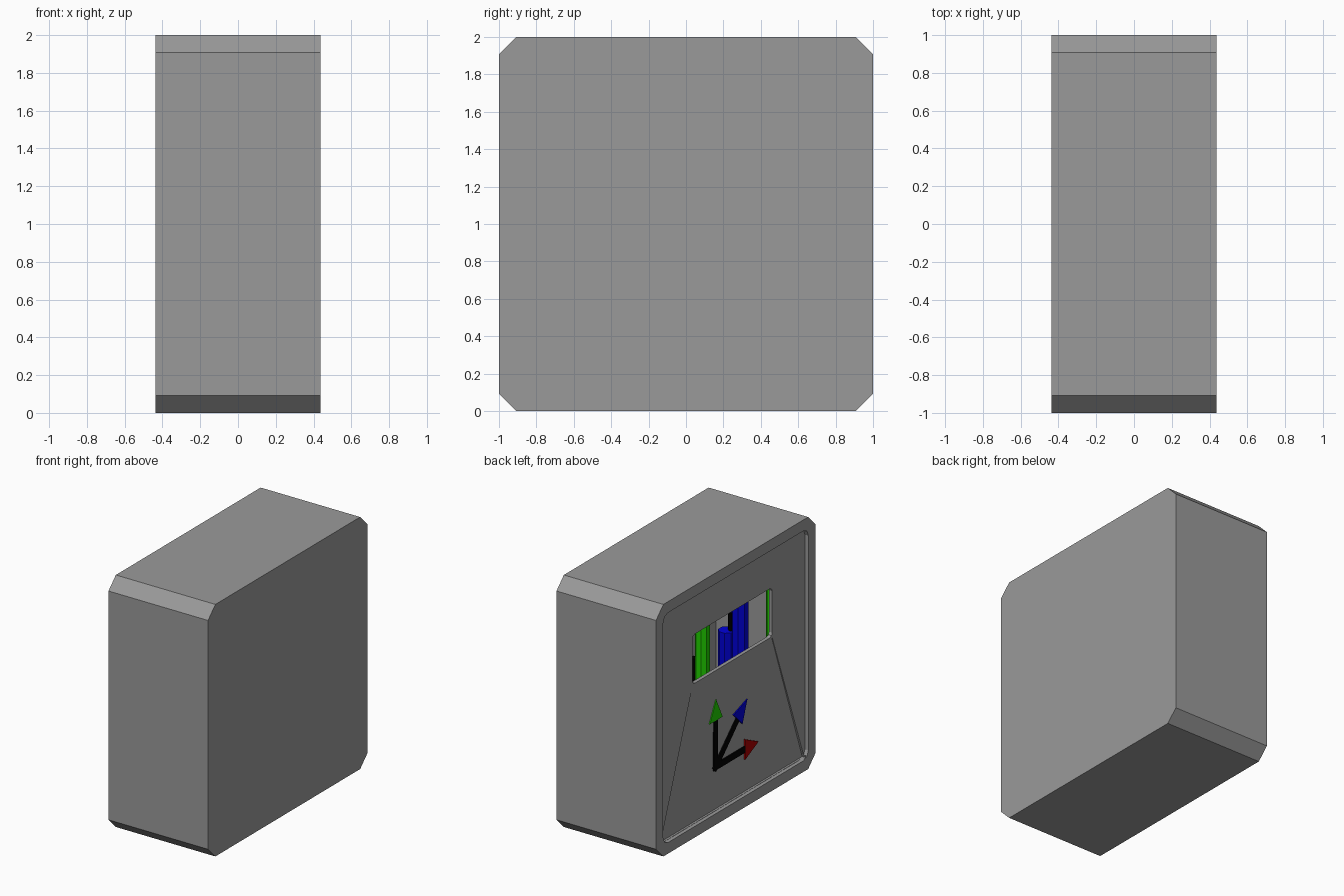
import bpy, bmesh, math
from mathutils import Vector

if "Cube" in bpy.data.objects:
    bpy.data.objects.remove(bpy.data.objects["Cube"])


def material(name, rgb):
    m = bpy.data.materials.new(name)
    m.diffuse_color = (*rgb, 1)
    m.use_nodes = True
    m.node_tree.nodes["Principled BSDF"].inputs["Base Color"].default_value = m.diffuse_color
    return m


GREY = material("dark_grey", (0.323, 0.323, 0.323))
RED = material("red", (0.4, 0.0, 0.0))
GREEN = material("green", (0.015, 0.65, 0.0))
BLUE = material("blue", (0.0, 0.0, 0.7))
BLACK = material("black", (0.0, 0.0, 0.0))


def prism(name, pts, x0, x1, mat=GREY):
    """Extrude a (y, z) outline along x; x1 may be a function of z."""
    depth = x1 if callable(x1) else (lambda z: x1)
    bm = bmesh.new()
    a = [bm.verts.new((x0, y, z)) for y, z in pts]
    b = [bm.verts.new((depth(z), y, z)) for y, z in pts]
    n = len(pts)
    bm.faces.new(a)
    bm.faces.new(b[::-1])
    for i in range(n):
        bm.faces.new((a[i], b[i], b[(i + 1) % n], a[(i + 1) % n]))
    bmesh.ops.recalc_face_normals(bm, faces=bm.faces)
    me = bpy.data.meshes.new(name)
    bm.to_mesh(me)
    bm.free()
    ob = bpy.data.objects.new(name, me)
    bpy.context.collection.objects.link(ob)
    me.materials.append(mat)
    return ob


def rounded_rect(hy, z0, z1, r, seg):
    pts = []
    for k, (cy, cz) in enumerate([(hy - r, z1 - r), (r - hy, z1 - r), (r - hy, z0 + r), (hy - r, z0 + r)]):
        for i in range(seg + 1):
            t = math.pi / 2 * (k + i / seg)
            pts.append((cy + r * math.cos(t), cz + r * math.sin(t)))
    return pts


# Chamfered housing
housing = prism("housing", rounded_rect(1, 0, 2, 0.092, 1), -0.437, 0.437)

# Panel recess, window and sloped lower panel
FLOOR, WINDOW = -0.407, -0.378
trapezoid = [(0.5, 1.19), (-0.5, 1.19), (-0.9, 0.09), (0.9, 0.09)]
cutters = [
    prism("recess_cutter", rounded_rect(0.91, 0.088, 1.912, 0.06, 2), -0.6, FLOOR),
    prism("window_cutter", rounded_rect(0.5, 1.2, 1.59, 0.03, 2), -0.55, WINDOW),
    prism("slope_cutter", trapezoid, -0.43, lambda z: FLOOR + 0.005 + 0.012 * (1.19 - z) / 1.1),
]
for c in cutters:
    mod = housing.modifiers.new(c.name, 'BOOLEAN')
    mod.object = c
    mod.solver = 'EXACT'
    c.hide_render = True
dg = bpy.context.evaluated_depsgraph_get()
housing.data = bpy.data.meshes.new_from_object(housing.evaluated_get(dg))
housing.modifiers.clear()
for c in cutters:
    bpy.data.objects.remove(c)

# Open the window through to the hollow shell
bm = bmesh.new()
bm.from_mesh(housing.data)
pane = [f for f in bm.faces if all(abs(v.co.x - WINDOW) < 1e-4 for v in f.verts)]
bmesh.ops.delete(bm, geom=pane, context='FACES')
bm.to_mesh(housing.data)
bm.free()


# Thin axis arrows on the lower panel
def arrow(name, tip, mat):
    o, t = Vector((0.2, 0.43)), Vector(tip)
    d = (t - o).normalized()
    s = Vector((-d.y, d.x))
    base = t - d * 0.165
    w = 0.025
    prism(name + "_shaft", [o + s * w - d * w, o - s * w - d * w, base - s * w, base + s * w], -0.405, -0.38, BLACK)
    prism(name + "_head", [t, base + s * 0.08, base - s * 0.08], -0.406, -0.38, mat)


arrow("up_arrow", (0.2, 0.965), GREEN)
arrow("side_arrow", (-0.33, 0.43), RED)
arrow("diagonal_arrow", (-0.19, 0.82), BLUE)


# Mechanism seen through the window
def column(name, x, y, z0, z1, r, mat, sides=8):
    bpy.ops.mesh.primitive_cylinder_add(vertices=sides, radius=r, depth=z1 - z0,
                                        location=(x, y, (z0 + z1) / 2),
                                        rotation=(0, 0, math.pi / sides))
    ob = bpy.context.object
    ob.name = name
    ob.data.materials.append(mat)


column("green_post_far", 0.29, -0.62, 0.5, 1.6, 0.055, GREEN)
column("green_post_near", -0.335, -0.62, 0.5, 1.6, 0.055, GREEN)
column("blue_block_low", 0.05, -0.58, 0.5, 1.1, 0.062, BLUE)
column("blue_block_high", -0.04, -0.62, 0.5, 1.35, 0.062, BLUE)
column("axle", 0.02, -0.6, 1.05, 1.24, 0.025, BLACK)
column("black_post", 0.36, -0.6, 0.5, 0.79, 0.03, BLACK)
